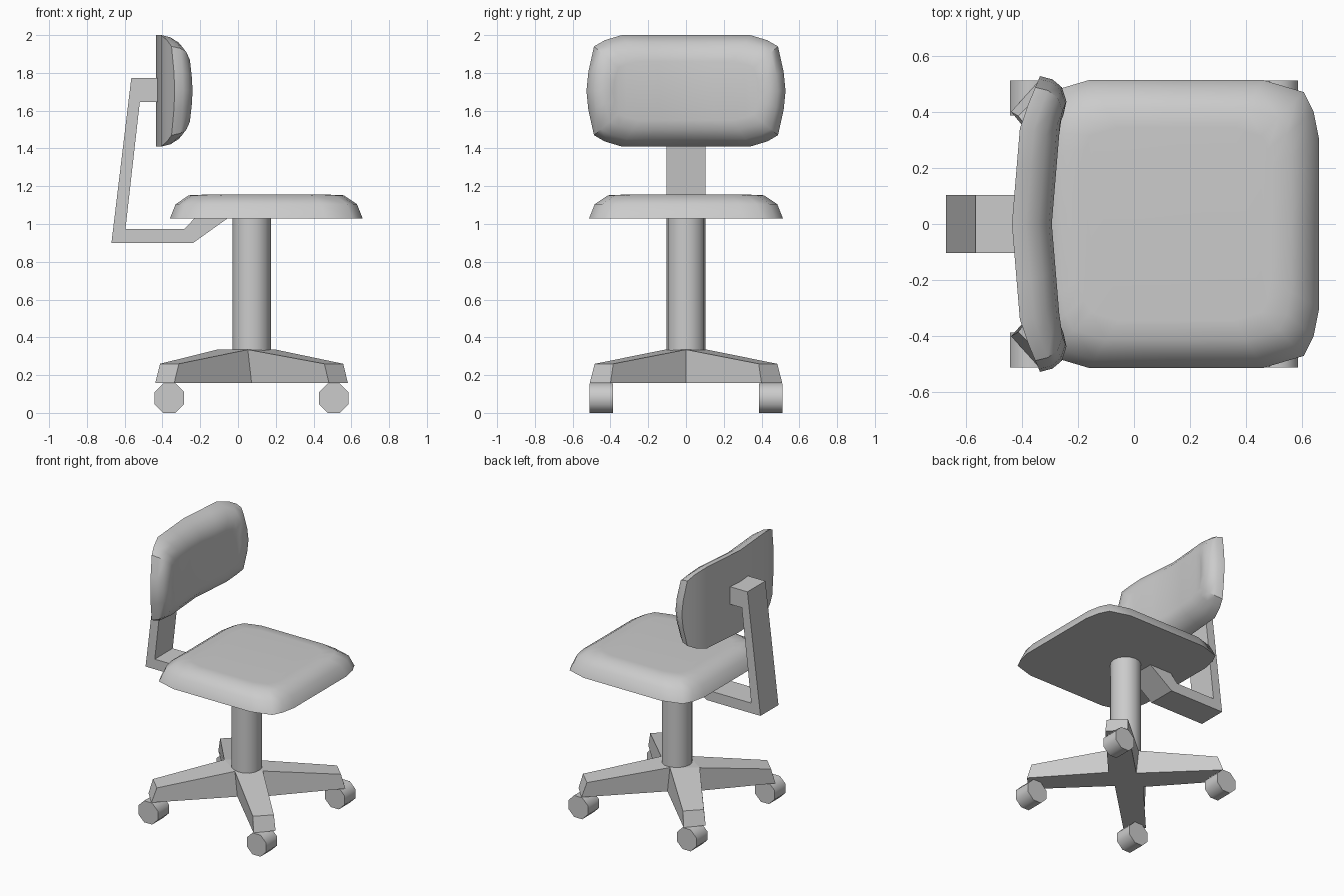
import bpy, bmesh
from math import radians, pi, cos
from mathutils import Matrix

if "Cube" in bpy.data.objects:
    bpy.data.objects.remove(bpy.data.objects["Cube"])

CX = 0.072  # axis of the post and base


def finish(name, bm, smooth=None):
    bmesh.ops.recalc_face_normals(bm, faces=bm.faces)
    me = bpy.data.meshes.new(name)
    bm.to_mesh(me)
    bm.free()
    if smooth:
        me.shade_smooth()
        me.set_sharp_from_angle(angle=radians(smooth))
    ob = bpy.data.objects.new(name, me)
    bpy.context.collection.objects.link(ob)
    return ob


def pad(name, quarter, rings, place):
    """Cushion: a quarter outline mirrored both ways, lofted through (inset, height) rings."""
    top = [(-u, v) for u, v in quarter] + [(u, v) for u, v in reversed(quarter[:-1])]
    outline = top + [(u, -v) for u, v in reversed(top[1:-1])]
    n, L = len(top), len(outline)
    hu, hv = quarter[0][0], quarter[-1][1]
    bm = bmesh.new()
    loops = []
    for inset, h in rings:
        su, sv = 1 - inset / hu, 1 - inset / hv
        loops.append([bm.verts.new(place(u * su, v * sv, h)) for u, v in outline])
    for a, b in zip(loops, loops[1:]):
        for i in range(L):
            j = (i + 1) % L
            bm.faces.new((a[i], a[j], b[j], b[i]))
    for loop in (loops[0], loops[-1]):
        for i in range(n - 1):
            ids = dict.fromkeys((i, i + 1, L - i - 1, (L - i) % L))
            bm.faces.new([loop[k] for k in ids])
    return finish(name, bm, 45)


def cylinder(name, r, depth, sides, matrix, smooth):
    bm = bmesh.new()
    bmesh.ops.create_cone(bm, cap_ends=True, segments=sides, radius1=r, radius2=r,
                          depth=depth, matrix=matrix)
    return finish(name, bm, smooth)


# Seat cushion
pad("seat",
    [(.51, 0), (.51, .3), (.49, .40), (.455, .47), (.31, .513), (0, .513)],
    [(0, 1.03), (.03, 1.105), (.1, 1.152), (.17, 1.155)],
    lambda u, v, h: (.15 + u, v, h))


# Backrest cushion, bent around the sitter
def back_x(y):
    y = abs(y)
    return -.435 + .03 * y / .36 if y < .36 else -.405 + .07 * (y - .36) / .167


pad("backrest",
    [(.527, 0), (.517, .10), (.487, .235), (.43, .268), (.34, .295), (.2, .295), (0, .295)],
    [(0, 0), (.012, .05), (.04, .095), (.09, .132), (.14, .142)],
    lambda u, v, h: (back_x(u) + h, u, 1.705 + v))

# Bent bar joining seat and backrest
profile = [(-.42, 1.772), (-.565, 1.772), (-.67, .90), (-.237, .90), (-.055, 1.03),
           (-.23, 1.03), (-.285, .973), (-.596, .973), (-.52, 1.645), (-.42, 1.645)]
bm = bmesh.new()
face = bm.faces.new([bm.verts.new((x, -.103, z)) for x, z in profile])
ext = bmesh.ops.extrude_face_region(bm, geom=[face], use_keep_orig=True)
bmesh.ops.translate(bm, vec=(0, .206, 0),
                    verts=[g for g in ext["geom"] if isinstance(g, bmesh.types.BMVert)])
finish("back_support", bm)

# Central post
cylinder("post", .102, .73, 16, Matrix.Translation((CX, 0, .68)), 40)

# Four-legged base: square hub with a tapered leg out of each side
bm = bmesh.new()


def layer(z_hub, z_tip, a, b, hub_x, hub_shift):
    hub = [bm.verts.new(p) for p in ((hub_x[1], 0, z_hub), (CX - hub_shift, .11, z_hub),
                                     (hub_x[0], 0, z_hub), (CX - hub_shift, -.11, z_hub))]
    tips = []
    for k, (sx, sy) in enumerate(((1, 1), (-1, 1), (-1, -1), (1, -1))):
        pair = [bm.verts.new((CX + sx * p[0], sy * p[1], z_tip)) for p in (a, b)]
        tips.append(pair if k % 2 == 0 else pair[::-1])
    bm.faces.new(hub)
    for k in range(4):
        bm.faces.new((hub[k], tips[k][0], tips[k][1], hub[(k + 1) % 4]))
    return [v for k in range(4) for v in (hub[k], *tips[k])]


low = layer(.157, .157, (.51, .40), (.41, .51), (-.08, .22), 0)
high = layer(.335, .26, (.485, .385), (.385, .483), (-.11, .20), .02)
for i in range(12):
    j = (i + 1) % 12
    bm.faces.new((low[i], low[j], high[j], high[i]))
finish("base", bm)

# Octagonal castors
for sx, side in ((-1, "left"), (1, "right")):
    for sy, end in ((-1, "front"), (1, "back")):
        m = (Matrix.Translation((CX + sx * .435, sy * .449, .078))
             @ Matrix.Rotation(pi / 2, 4, 'X') @ Matrix.Rotation(pi / 8, 4, 'Z'))
        cylinder(f"castor_{end}_{side}", .078 / cos(pi / 8), .126, 8, m, 50)
